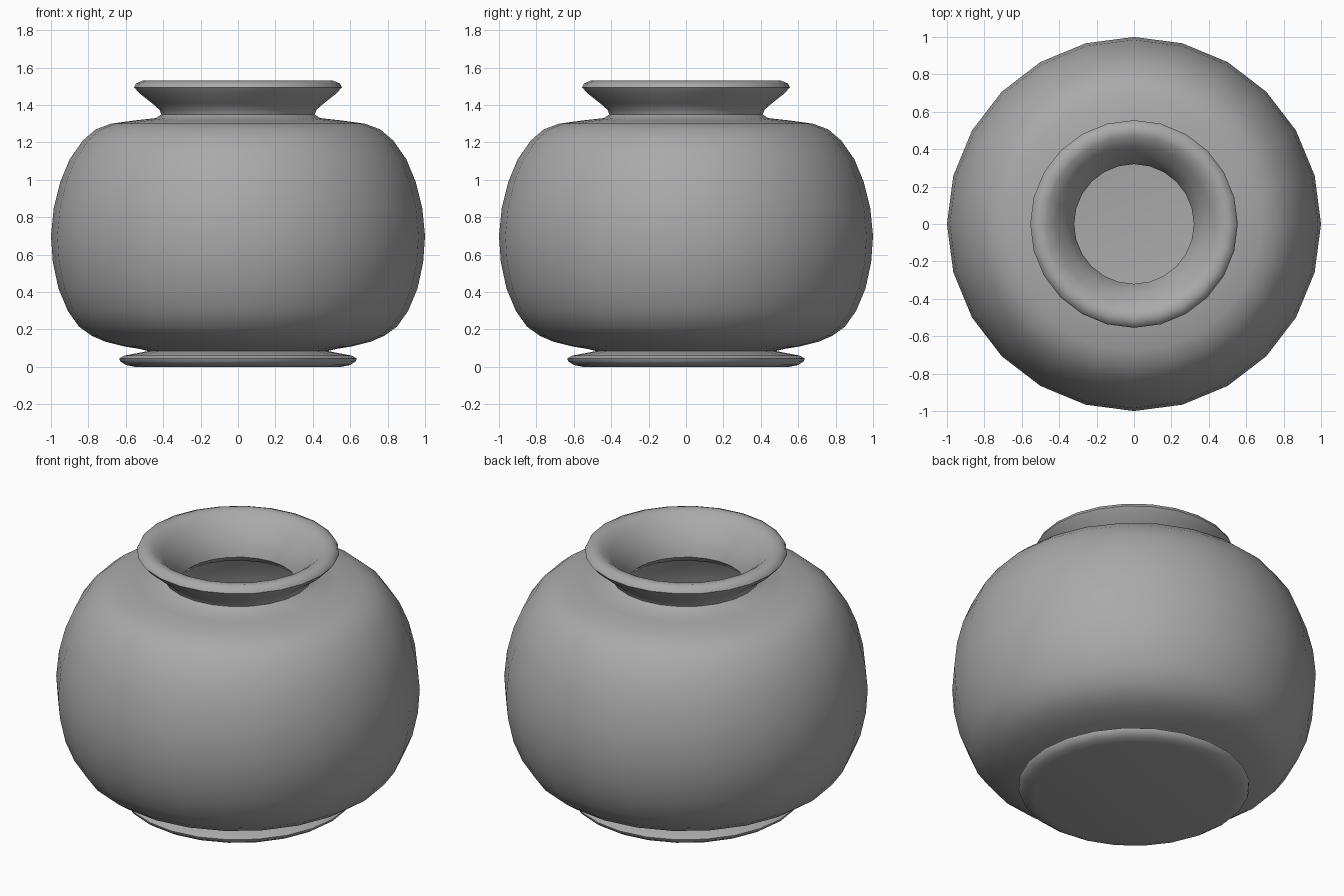
import bpy, bmesh, math
from mathutils import Vector

cube = bpy.data.objects.get("Cube")
if cube:
    bpy.data.objects.remove(cube, do_unlink=True)

SIDES = 24

# Clay colour
clay = bpy.data.materials.new("grey_clay")
clay.use_nodes = True
colour = (0.4, 0.4, 0.4, 1)
clay.diffuse_color = colour
clay.node_tree.nodes["Principled BSDF"].inputs["Base Color"].default_value = colour

# Profile sections as (radius, height), from the base up and back down inside
foot = [(0, 0), (0.55, 0), (0.6, 0.01), (0.63, 0.03), (0.635, 0.045),
        (0.61, 0.06), (0.53, 0.075), (0.48, 0.085)]
belly = [(0.52, 0.095), (0.61, 0.11), (0.71, 0.135), (0.78, 0.165), (0.85, 0.215),
         (0.91, 0.3), (0.96, 0.42), (0.99, 0.56), (1, 0.7), (0.985, 0.85),
         (0.95, 0.99), (0.9, 1.11), (0.83, 1.21), (0.76, 1.27), (0.68, 1.3),
         (0.55, 1.318), (0.44, 1.33)]
lip = [(0.41, 1.35), (0.42, 1.375), (0.46, 1.41), (0.53, 1.465), (0.555, 1.495),
       (0.545, 1.515), (0.51, 1.53), (0.47, 1.522), (0.42, 1.48), (0.37, 1.42),
       (0.335, 1.36), (0.32, 1.31)]
hollow = [(0.36, 1.27), (0.52, 1.245), (0.66, 1.225), (0.75, 1.16), (0.82, 1.07),
          (0.89, 0.9), (0.92, 0.7), (0.9, 0.52), (0.85, 0.36), (0.76, 0.25),
          (0.64, 0.19), (0.45, 0.16), (0, 0.15)]


def lathe(name, profile, material):
    """Turn a profile around the z axis into a smooth object."""
    bm = bmesh.new()
    verts = [bm.verts.new((r, 0, z)) for r, z in profile]
    edges = [bm.edges.new(pair) for pair in zip(verts, verts[1:])]
    bmesh.ops.spin(bm, geom=verts + edges, cent=Vector(), axis=Vector((0, 0, 1)),
                   angle=math.tau, steps=SIDES, use_merge=False)
    bmesh.ops.remove_doubles(bm, verts=bm.verts, dist=0.0005)
    bmesh.ops.recalc_face_normals(bm, faces=bm.faces)
    mesh = bpy.data.meshes.new(name)
    bm.to_mesh(mesh)
    bm.free()
    mesh.materials.append(material)
    obj = bpy.data.objects.new(name, mesh)
    bpy.context.collection.objects.link(obj)
    bpy.ops.object.select_all(action="DESELECT")
    obj.select_set(True)
    bpy.context.view_layer.objects.active = obj
    bpy.ops.object.shade_smooth_by_angle(angle=math.radians(60))
    return obj


# Hollow round pot with foot and flared lip
lathe("round_pot", foot + belly + lip + hollow, clay)
